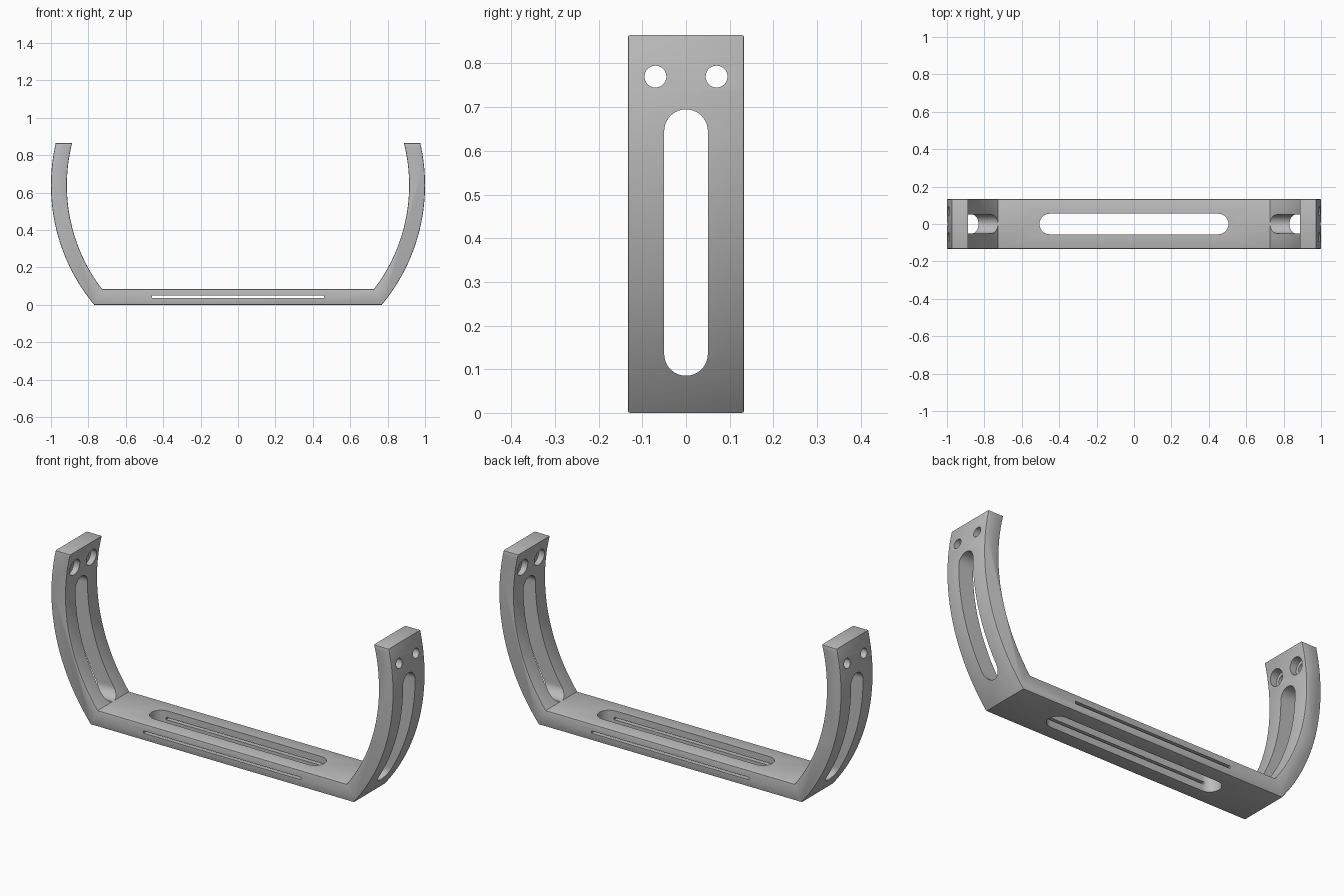
import bpy, bmesh
from math import sin, cos, pi, asin
from mathutils import Vector

if "Cube" in bpy.data.objects:
    bpy.data.objects.remove(bpy.data.objects["Cube"])

grey = bpy.data.materials.new("satin grey")
grey.use_nodes = True
colour = (0.5, 0.5, 0.5, 1)
grey.diffuse_color = colour
grey.node_tree.nodes["Principled BSDF"].inputs["Base Color"].default_value = colour

CENTRE_Z, OUTER, INNER = 0.64, 1.0, 0.915
HEIGHT, FLOOR, HALF_WIDTH = 0.865, 0.085, 0.133


def prism(name, points, direction, bevel=0):
    """Extrude a closed planar outline along a direction."""
    bm = bmesh.new()
    face = bm.faces.new([bm.verts.new(p) for p in points])
    rim = list(face.edges)
    new = bmesh.ops.extrude_face_region(bm, geom=[face], use_keep_orig=True)["geom"]
    bmesh.ops.translate(bm, vec=direction, verts=[v for v in new if isinstance(v, bmesh.types.BMVert)])
    bmesh.ops.recalc_face_normals(bm, faces=bm.faces)
    if bevel:
        rim += [e for e in new if isinstance(e, bmesh.types.BMEdge)]
        bmesh.ops.bevel(bm, geom=rim, offset=bevel, segments=2, profile=0.5, affect="EDGES")
    mesh = bpy.data.meshes.new(name)
    bm.to_mesh(mesh)
    bm.free()
    mesh.materials.append(grey)
    obj = bpy.data.objects.new(name, mesh)
    bpy.context.collection.objects.link(obj)
    return obj


def arc(radius, z_start, z_end, steps=36):
    """Points of the right-hand arc between two heights."""
    a, b = (asin((z - CENTRE_Z) / radius) for z in (z_start, z_end))
    angles = [a + (b - a) * i / steps for i in range(steps + 1)]
    return [(radius * cos(t), CENTRE_Z + radius * sin(t)) for t in angles]


def stadium(half_length, radius, steps=20):
    """Rounded slot outline; zero length gives a circle."""
    points = []
    for side in (1, -1):
        for i in range(steps + 1):
            if half_length == 0 and i == steps:
                continue
            t = -pi / 2 + pi * i / steps
            points.append((side * (half_length + radius * cos(t)), side * radius * sin(t)))
    return points


# Cradle: flat floor with two curved arms
half = arc(OUTER, 0, HEIGHT) + arc(INNER, HEIGHT, FLOOR)
outline = half + [(-x, z) for x, z in reversed(half)]
cradle = prism("cradle", [(x, -HALF_WIDTH, z) for x, z in outline],
               Vector((0, 2 * HALF_WIDTH, 0)), bevel=0.005)

# Floor slot and thin strap slit through the floor's edge
cutters = [
    prism("floor_slot", [(x, y, -0.1) for x, y in stadium(0.45, 0.055)], Vector((0, 0, 0.3))),
    prism("strap_slit", [(x, -0.3, z) for x, z in
                         ((-0.46, 0.037), (0.46, 0.037), (0.46, 0.05), (-0.46, 0.05))],
          Vector((0, 0.6, 0))),
]

# Arm slots, screw holes and inner counterbores
for side in (1, -1):
    cutters.append(prism("arm_slot", [(side * 0.6, y, 0.39 + z) for z, y in stadium(0.255, 0.05)],
                         Vector((side * 0.6, 0, 0))))
    for y0 in (-0.07, 0.07):
        for name, radius, end in (("screw_hole", 0.025, 1.1), ("counterbore", 0.042, 0.94)):
            cutters.append(prism(name, [(side * 0.8, y0 + y, 0.77 + z) for z, y in stadium(0, radius)],
                                 Vector((side * (end - 0.8), 0, 0))))

bpy.context.view_layer.objects.active = cradle
for cutter in cutters:
    cutter.hide_render = True
    mod = cradle.modifiers.new(cutter.name, "BOOLEAN")
    mod.operation, mod.solver, mod.object = "DIFFERENCE", "EXACT", cutter
    bpy.ops.object.modifier_apply(modifier=mod.name)
    bpy.data.objects.remove(cutter)

bpy.ops.object.select_all(action="DESELECT")
cradle.select_set(True)
bpy.ops.object.shade_smooth_by_angle(angle=pi / 6)
